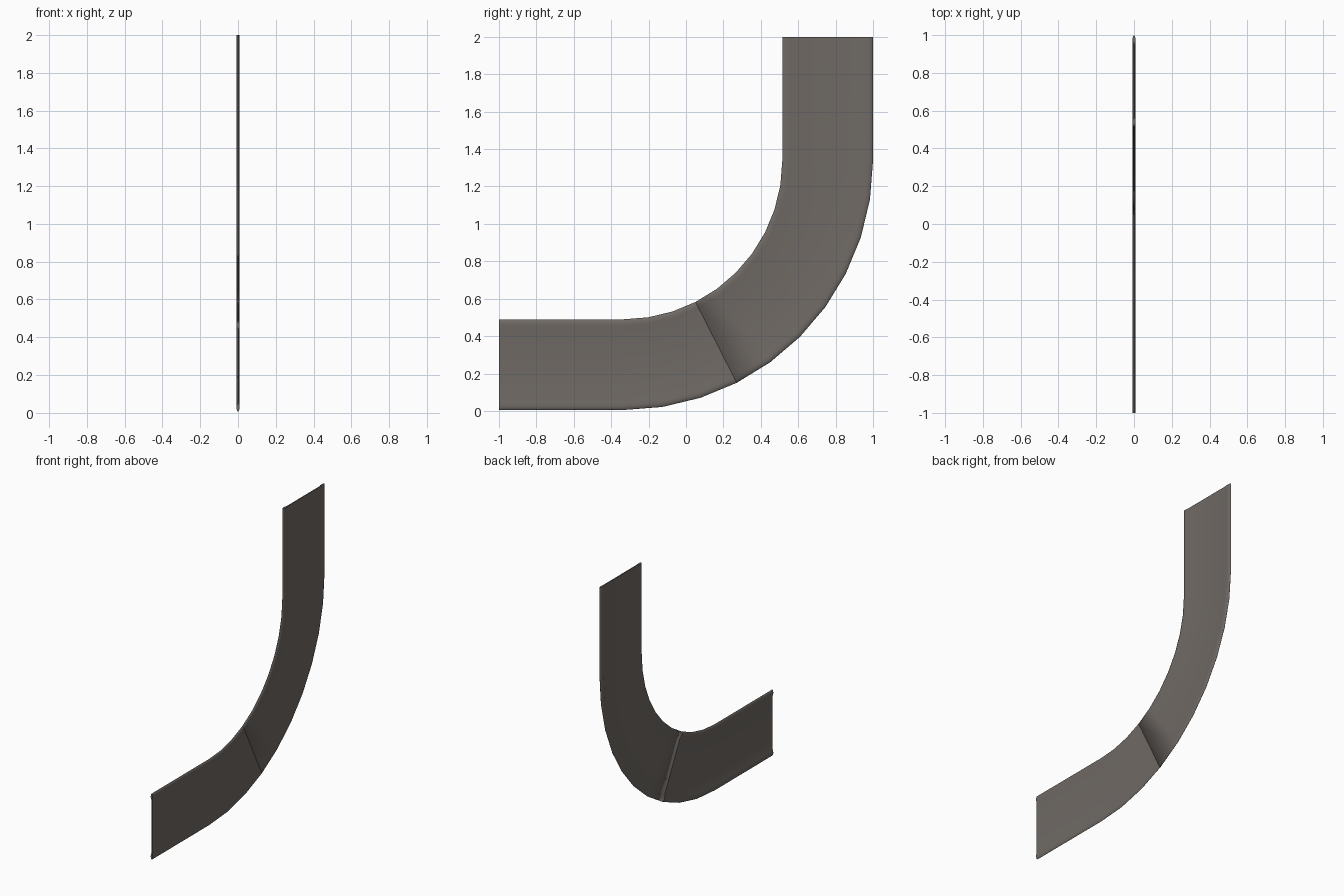
import bpy, bmesh, math
from mathutils import Vector

if "Cube" in bpy.data.objects:
    bpy.data.objects.remove(bpy.data.objects["Cube"])

# One colour for the whole rail
steel = bpy.data.materials.new("warm grey steel")
steel.diffuse_color = (0.16, 0.143, 0.13, 1)
steel.use_nodes = True
steel.node_tree.nodes["Principled BSDF"].inputs["Base Color"].default_value = steel.diffuse_color

CY, CZ = -0.335, 1.34          # bend centre
R_OUT, R_IN = 1.335, 0.85      # outer and inner bend radius
W = R_OUT - R_IN
RIM, T = 0.05, 0.008           # rim width, half thickness


def profile():
    """Closed section (distance from outer edge, x): flat web between two rounded rims."""
    a = RIM / 2
    half = []
    for i in range(9):
        t = math.radians(25 + 310 * i / 8)
        half.append((a + a * math.cos(t), T * math.sin(t)))
    half[0], half[-1] = (RIM, 0.005), (RIM, -0.001)
    other = [(W - w, x) for w, x in reversed(half)]
    return half + other


def sweep(name, stations, soft_start=False):
    """Sweep the section along stations (y offset, z offset, bend angle)."""
    bm = bmesh.new()
    prof = profile()
    rings = []
    for dy, dz, ang in stations:
        d = Vector((0, math.sin(ang), -math.cos(ang)))
        base = Vector((0, CY + dy, CZ + dz))
        rings.append([bm.verts.new(base + d * (R_OUT - w) + Vector((x, 0, 0)))
                      for w, x in prof])
    n = len(prof)
    for r0, r1 in zip(rings, rings[1:]):
        for i in range(n):
            j = (i + 1) % n
            bm.faces.new((r0[i], r0[j], r1[j], r1[i]))
    start = bm.faces.new(rings[0])
    bm.faces.new(rings[-1][::-1])
    bmesh.ops.recalc_face_normals(bm, faces=bm.faces)
    for f in bm.faces:
        f.smooth = True
    for e in bm.edges:
        e.smooth = e.calc_face_angle(0) < math.radians(40)
    # The seam end is shaded softly over its cap
    if soft_start:
        for e in start.edges:
            e.smooth = True
    me = bpy.data.meshes.new(name)
    bm.to_mesh(me)
    bm.free()
    me.materials.append(steel)
    bpy.context.collection.objects.link(bpy.data.objects.new(name, me))


step = math.radians(9)
# Lower piece: straight run plus the first three bend segments
sweep("lower_rail", [(-1 - CY, 0, 0)] + [(0, 0, i * step) for i in range(4)])
# Upper piece: remaining bend plus vertical run
sweep("upper_rail", [(0, 0, i * step) for i in range(3, 11)]
      + [(0, 2 - CZ, math.pi / 2)], soft_start=True)
